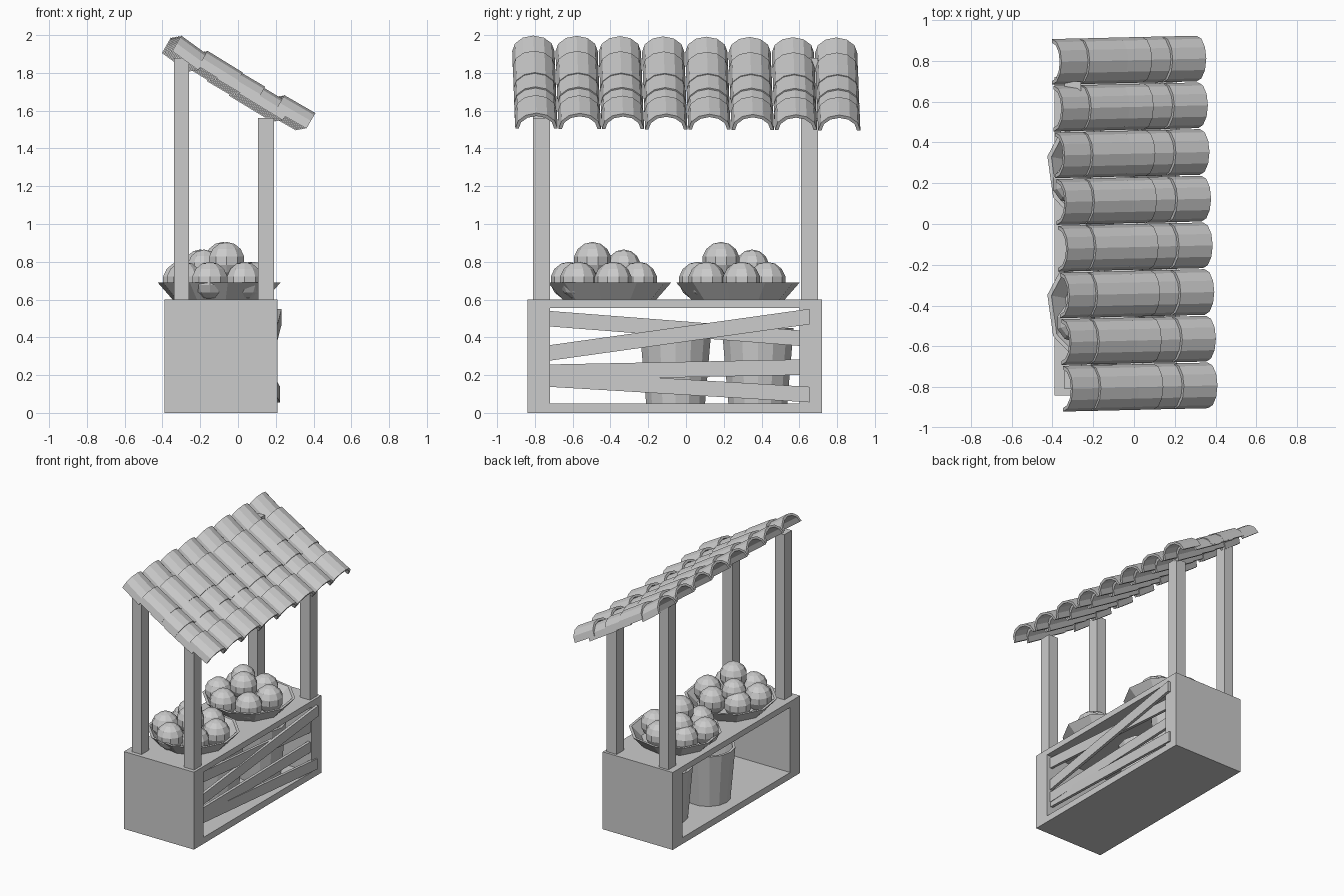
import bpy, bmesh
from math import sin, cos, pi, radians
from mathutils import Vector

if "Cube" in bpy.data.objects:
    bpy.data.objects.remove(bpy.data.objects["Cube"])


def loft(name, rings, cyclic=False, cap_start=False, cap_end=False):
    """Bridge closed rings of equal point count into one object."""
    bm = bmesh.new()
    vs = [[bm.verts.new(p) for p in r] for r in rings]
    n = len(rings[0])
    for k in range(len(vs) if cyclic else len(vs) - 1):
        a, b = vs[k], vs[(k + 1) % len(vs)]
        for i in range(n):
            j = (i + 1) % n
            bm.faces.new((a[i], a[j], b[j], b[i]))
    if cap_start:
        bm.faces.new(vs[0][::-1])
    if cap_end:
        bm.faces.new(vs[-1])
    bmesh.ops.recalc_face_normals(bm, faces=bm.faces)
    me = bpy.data.meshes.new(name)
    bm.to_mesh(me)
    bm.free()
    ob = bpy.data.objects.new(name, me)
    bpy.context.collection.objects.link(ob)
    return ob


def rect(x, y0, y1, z0, z1):
    return [(x, y0, z0), (x, y1, z0), (x, y1, z1), (x, y0, z1)]


def box(name, x0, x1, y0, y1, z0, z1):
    return loft(name, [rect(x0, y0, y1, z0, z1), rect(x1, y0, y1, z0, z1)],
                cap_start=True, cap_end=True)


def vessel(name, cx, cy, profile, sides, turn=0):
    """Thin-walled round vessel from (radius, height) points, outside to inside."""
    rings = [[(cx + r * cos(turn + 2 * pi * i / sides),
               cy + r * sin(turn + 2 * pi * i / sides), z) for i in range(sides)]
             for r, z in profile]
    return loft(name, rings, cap_start=True, cap_end=True)


# counter: box open through the long sides
outer = (-0.84, 0.72, 0.0, 0.6)
inner = (-0.72, 0.60, 0.05, 0.555)
loft("counter", [rect(-0.39, *outer), rect(0.21, *outer),
                 rect(0.21, *inner), rect(-0.39, *inner)], cyclic=True)

# posts
for y in (-0.81, 0.61):
    box("tall_post", -0.34, -0.26, y, y + 0.09, 0.6, 1.88)
    box("short_post", 0.105, 0.19, y, y + 0.09, 0.6, 1.56)

# crooked planks nailed across one open side: (y, z, x) at each end
planks = [((-0.74, 0.50, 0.17), (0.61, 0.395, 0.19)),
          ((-0.74, 0.315, 0.17), (0.655, 0.51, 0.22)),
          ((-0.74, 0.215, 0.17), (0.61, 0.242, 0.19)),
          ((-0.74, 0.18, 0.165), (0.655, 0.097, 0.212))]
for (ya, za, xa), (yb, zb, xb) in planks:
    h = 0.041
    ends = [[(x - 0.011, y, z - h), (x + 0.011, y, z - h),
             (x + 0.011, y, z + h), (x - 0.011, y, z + h)]
            for y, z, x in ((ya, za, xa), (yb, zb, xb))]
    loft("plank", ends, cap_start=True, cap_end=True)

# buckets under the counter
for cx, cy in ((-0.15, -0.055), (-0.09, 0.38)):
    vessel("bucket", cx, cy, [(0.16, 0.05), (0.195, 0.45), (0.175, 0.45), (0.145, 0.07)], 14)

# bowls of fruit: offsets from the bowl centre, height and radius
fruit = [(0.19 * cos(a), 0.19 * sin(a) - 0.03, 0.70, 0.1)
         for a in (radians(15 + 60 * k) for k in range(6))]
fruit += [(0.04, -0.09, 0.805, 0.1), (-0.08, 0.075, 0.775, 0.09)]
for cy, x_shift in ((-0.405, 0.0), (0.275, -0.02)):
    vessel("bowl", -0.10, cy, [(0.25, 0.6), (0.33, 0.69), (0.31, 0.69), (0.24, 0.62)],
           10, radians(170))
    for dx, dy, z, r in fruit:
        bpy.ops.mesh.primitive_uv_sphere_add(segments=10, ring_count=7, radius=r,
                                             location=(-0.10 + dx + x_shift, cy + dy, z))
        bpy.context.object.name = "fruit"

# roof: columns of overlapping barrel tiles, slightly skewed along the stall
slope = radians(30)
down = Vector((cos(slope), 0.02, -sin(slope)))
normal = Vector((sin(slope), 0, cos(slope)))
side = Vector((0, 1, 0))
SEG = 6


def arch(origin, w, h, t):
    pts = [(w * cos(pi * i / SEG), h * sin(pi * i / SEG)) for i in range(SEG + 1)]
    pts += [((w - t) * cos(pi * i / SEG), (h - t) * sin(pi * i / SEG))
            for i in range(SEG, -1, -1)]
    return [origin + side * a + normal * b for a, b in pts]


# (start, end, lift at start, lift at end) measured down the slope
tiles = [(0.0, 0.17, 0.0, -0.018), (0.16, 0.38, 0.0, -0.006), (0.28, 0.52, -0.010, -0.012),
         (0.42, 0.69, -0.018, -0.024), (0.63, 0.82, 0.0, 0.0)]
for c in range(8):
    f = c / 7
    start = Vector((-0.348 - 0.055 * f, -0.808 + 1.603 * f, 1.915 - 0.01 * f))
    for u0, u1, w0, w1 in tiles:
        loft("roof_tile", [arch(start + down * u + normal * w, 0.112, 0.095, 0.018)
                           for u, w in ((u0, w0), (u1, w1))], cap_start=True, cap_end=True)
